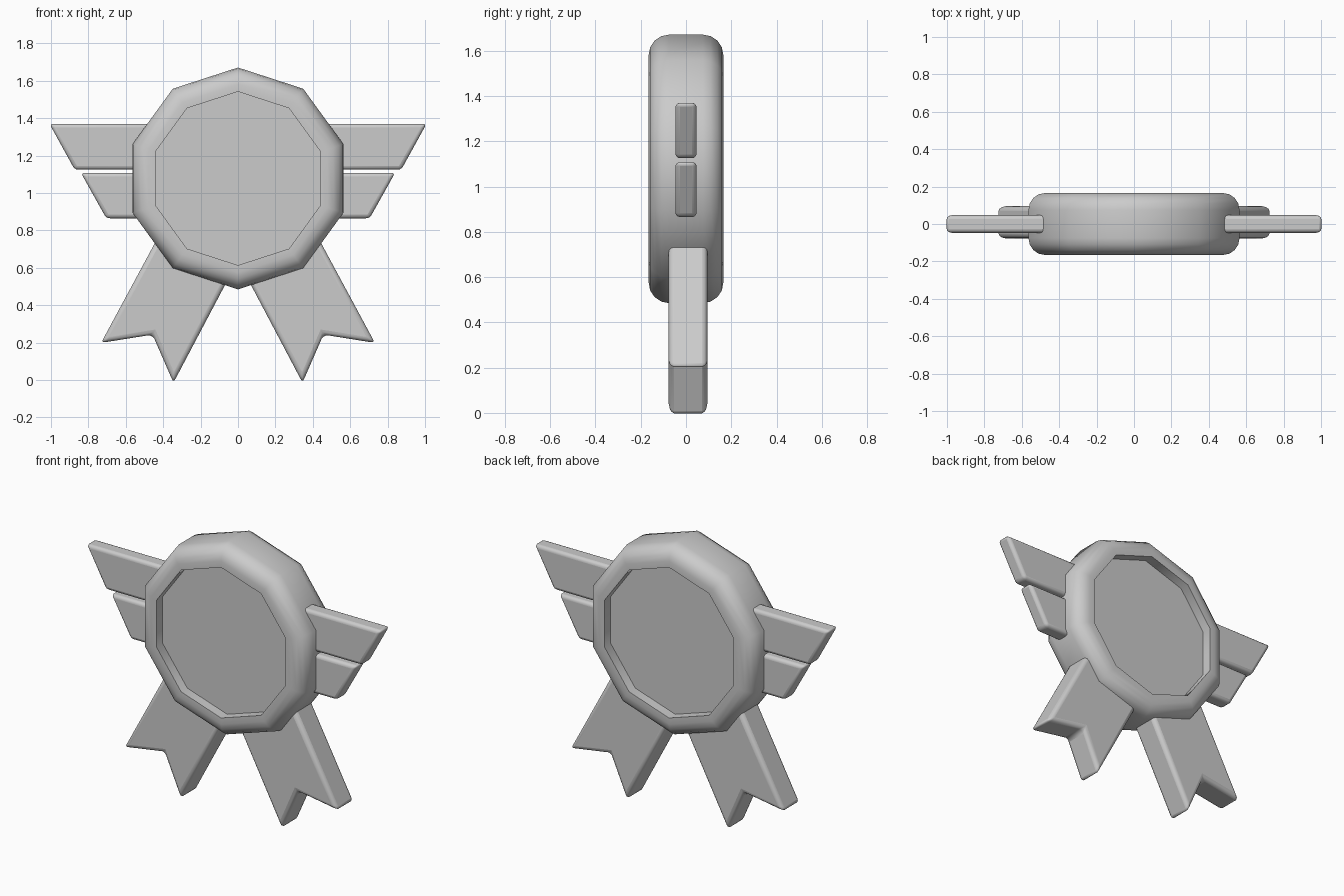
import bpy, bmesh, math
from mathutils import Vector

cube = bpy.data.objects.get("Cube")
if cube:
    bpy.data.objects.remove(cube, do_unlink=True)

GREY = (0.6, 0.6, 0.6, 1.0)
grey = bpy.data.materials.new("plain_grey")
grey.use_nodes = True
grey.diffuse_color = GREY
grey.node_tree.nodes["Principled BSDF"].inputs["Base Color"].default_value = GREY


def finish(name, bm, bevel=0.0):
    """Turn a bmesh into a smooth-shaded object with optional rounded edges."""
    bmesh.ops.recalc_face_normals(bm, faces=bm.faces)
    mesh = bpy.data.meshes.new(name)
    bm.to_mesh(mesh)
    bm.free()
    mesh.materials.append(grey)
    obj = bpy.data.objects.new(name, mesh)
    bpy.context.collection.objects.link(obj)
    if bevel:
        mod = obj.modifiers.new("rounded_edges", 'BEVEL')
        mod.width = bevel
        mod.segments = 3
    bpy.ops.object.select_all(action='DESELECT')
    obj.select_set(True)
    bpy.context.view_layer.objects.active = obj
    bpy.ops.object.shade_smooth_by_angle(angle=math.radians(42))
    return obj


def plate(name, outline, side, y_front, y_back, bevel):
    """Extrude an x-z outline along y, on the left (+1) or right (-1) side."""
    bm = bmesh.new()
    verts = [bm.verts.new((side * x, y_front, z)) for x, z in outline]
    face = bm.faces.new(verts)
    out = bmesh.ops.extrude_face_region(bm, geom=[face])
    moved = [v for v in out["geom"] if isinstance(v, bmesh.types.BMVert)]
    bmesh.ops.translate(bm, verts=moved, vec=(0, y_back - y_front, 0))
    return finish(name, bm, bevel)


# Medal: ten-sided disc with rounded rim and a recess on both faces
CENTRE, RADIUS, HALF, INNER, FLOOR, ROUND = 1.078, 0.593, 0.165, 0.464, 0.105, 0.09
half_profile = [(0, FLOOR), (INNER, FLOOR), (INNER, HALF)]
for i in range(5):
    a = math.radians(90 - i * 22.5)
    half_profile.append((RADIUS - ROUND + ROUND * math.cos(a),
                         HALF - ROUND + ROUND * math.sin(a)))
profile = [(r, -y) for r, y in half_profile] + [(r, y) for r, y in reversed(half_profile)]

bm = bmesh.new()
points = [bm.verts.new((0, y, CENTRE + r)) for r, y in profile]
edges = [bm.edges.new(pair) for pair in zip(points, points[1:])]
bmesh.ops.spin(bm, geom=points + edges, cent=(0, 0, CENTRE), axis=(0, 1, 0),
               angle=math.tau, steps=10, use_duplicate=False)
bmesh.ops.remove_doubles(bm, verts=bm.verts, dist=0.0005)
finish("medal", bm)

# Wing bars and ribbon tails, mirrored on each side
upper_wing = [(0.4, 1.37), (1.008, 1.37), (0.873, 1.125), (0.4, 1.125)]
lower_wing = [(0.4, 1.108), (0.84, 1.108), (0.704, 0.865), (0.4, 0.865)]
ribbon = [(0.40, 0.815), (0.732, 0.199), (0.457, 0.243), (0.345, -0.014), (0.042, 0.56)]

for label, side in (("left", 1), ("right", -1)):
    plate(label + "_upper_wing", upper_wing, side, -0.047, 0.047, 0.02)
    plate(label + "_lower_wing", lower_wing, side, -0.047, 0.047, 0.02)
    plate(label + "_ribbon_tail", ribbon, side, -0.077, 0.095, 0.025)
